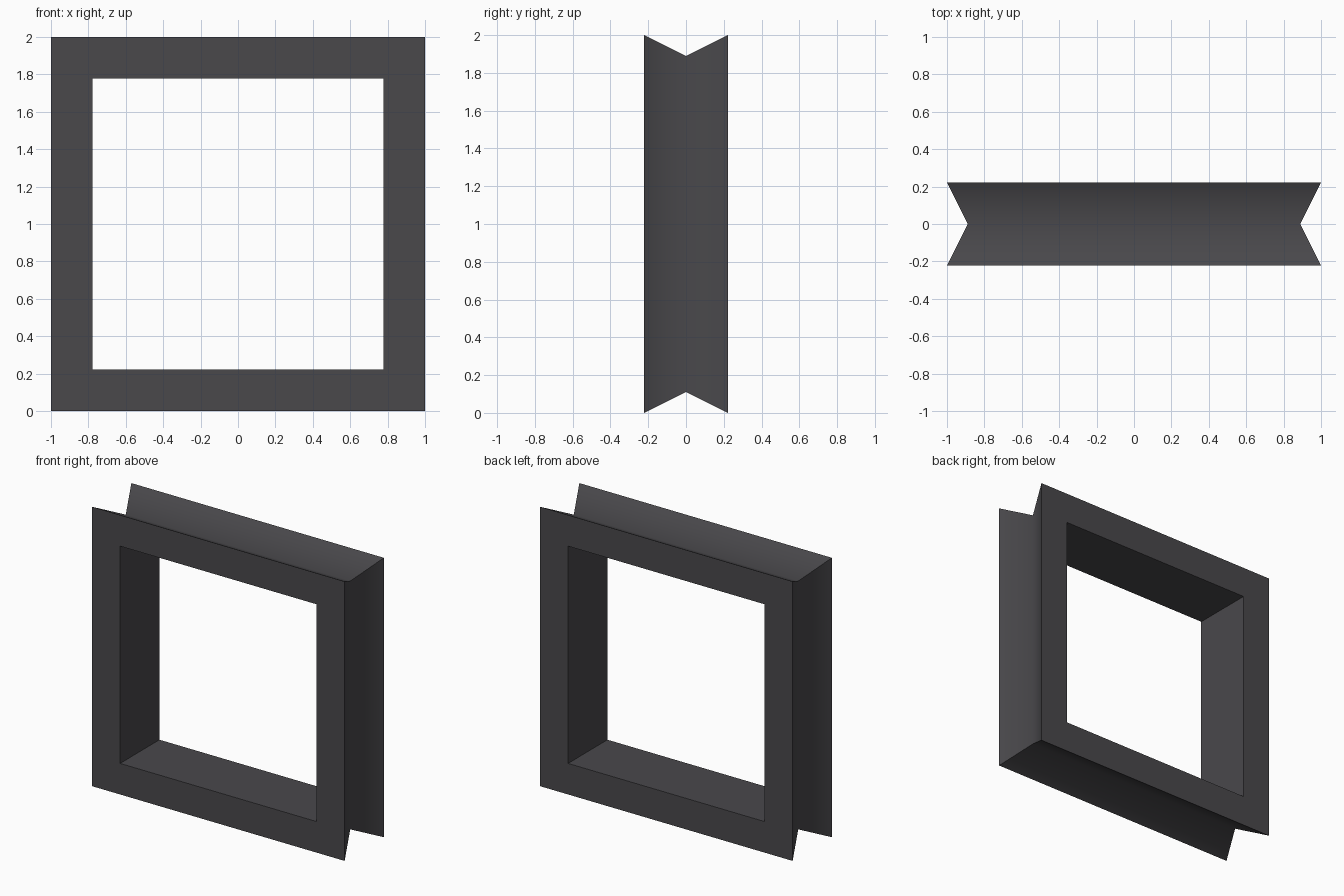
import bpy, bmesh, math

if "Cube" in bpy.data.objects:
    bpy.data.objects.remove(bpy.data.objects["Cube"])

# Single dark grey material
mat = bpy.data.materials.new("dark grey")
mat.diffuse_color = (0.067, 0.065, 0.071, 1)
mat.use_nodes = True
mat.node_tree.nodes["Principled BSDF"].inputs["Base Color"].default_value = mat.diffuse_color

# Cross-section of one frame bar: (half size of square, y), V groove on the outside
W = 2 / 9
profile = [(1 - W, -W), (1.0, -W), (1 - W / 2, 0), (1.0, W), (1 - W, W)]
corners = [(-1, -1), (1, -1), (1, 1), (-1, 1)]

# Sweep the section around the four mitred corners
bm = bmesh.new()
rings = [[bm.verts.new((cx * r, y, 1 + cz * r)) for r, y in profile] for cx, cz in corners]
n = len(profile)
for i in range(4):
    a, b = rings[i], rings[(i + 1) % 4]
    for j in range(n):
        k = (j + 1) % n
        bm.faces.new((a[j], b[j], b[k], a[k]))
bmesh.ops.recalc_face_normals(bm, faces=bm.faces)

mesh = bpy.data.meshes.new("grooved_frame")
bm.to_mesh(mesh)
bm.free()
mesh.materials.append(mat)
frame = bpy.data.objects.new("grooved_frame", mesh)
bpy.context.collection.objects.link(frame)

# Soft shading in the groove, crisp edges elsewhere
bpy.context.view_layer.objects.active = frame
frame.select_set(True)
bpy.ops.object.shade_smooth_by_angle(angle=math.radians(60))
